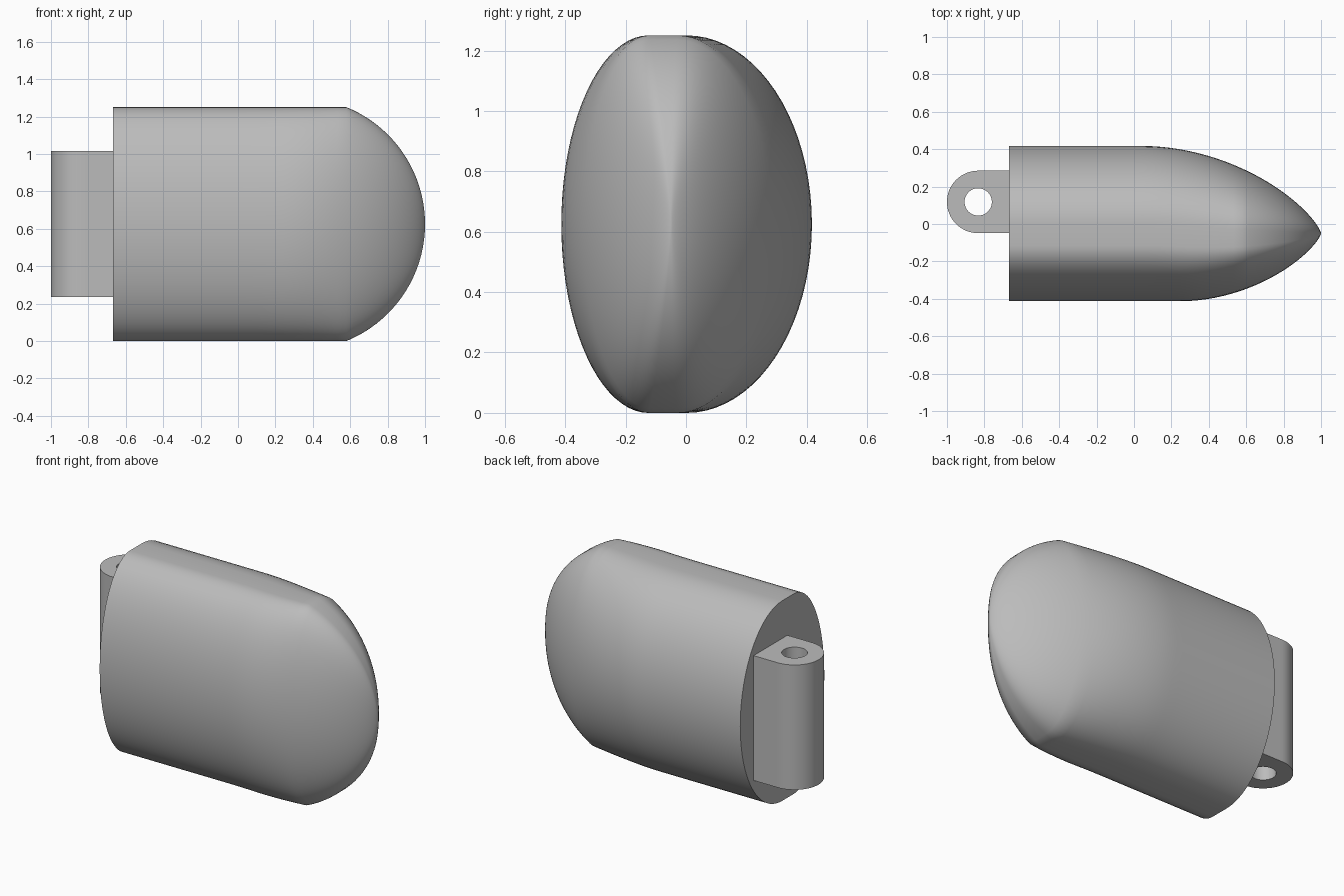
import bpy, bmesh
from math import sin, cos, pi, sqrt, radians

cube = bpy.data.objects.get("Cube")
if cube:
    bpy.data.objects.remove(cube, do_unlink=True)

grey = bpy.data.materials.new("plain grey")
grey.use_nodes = True
grey.diffuse_color = (0.5, 0.5, 0.5, 1)
grey.node_tree.nodes["Principled BSDF"].inputs["Base Color"].default_value = (0.5, 0.5, 0.5, 1)

MID_Z = 0.625     # middle height of everything
BACK_X = -0.667   # flat end of the body
CREASE_X = 0.58   # where the height starts to round off
TIP_Y = -0.05


def finish(name, bm):
    bmesh.ops.remove_doubles(bm, verts=bm.verts, dist=1e-5)
    bmesh.ops.recalc_face_normals(bm, faces=bm.faces)
    mesh = bpy.data.meshes.new(name)
    bm.to_mesh(mesh)
    bm.free()
    mesh.materials.append(grey)
    obj = bpy.data.objects.new(name, mesh)
    bpy.context.collection.objects.link(obj)
    bpy.ops.object.select_all(action="DESELECT")
    obj.select_set(True)
    bpy.context.view_layer.objects.active = obj
    bpy.ops.object.shade_smooth_by_angle(angle=radians(30))
    return obj


def bridge(bm, a, b):
    for i in range(len(a)):
        j = (i + 1) % len(a)
        bm.faces.new((a[i], a[j], b[j], b[i]))


# Body: an oval section lofted along x, tapering to a rounded nose
def taper(x, start):
    t = min(max((x - start) / (1 - start), 0), 1)
    return (1 - t ** 1.9) ** 0.75


def half_height(x):
    if x <= CREASE_X:
        return MID_Z
    radius = 0.675
    return sqrt(max(radius ** 2 - (x - 1 + radius) ** 2, 0))


def section(x, n=40):
    """Two half ellipses joined by short flats at top and bottom."""
    back = TIP_Y + 0.467 * taper(x, 0.05)
    front = TIP_Y - 0.363 * taper(x, 0.25)
    height, width = half_height(x), back - front
    points = []
    for side, edge, flat in ((1, back, 0.5), (-1, front, 0.36)):
        centre = front + flat * width
        for i in range(n + 1):
            a = -pi / 2 + pi * i / n
            points.append((x, centre + (edge - centre) * cos(a),
                           MID_Z + side * height * sin(a)))
    return points


stations = [BACK_X, -0.3, 0.0]
stations += [CREASE_X * i / 12 for i in range(1, 13)]
stations += [CREASE_X + (1 - CREASE_X) * sin(pi / 2 * i / 20) for i in range(1, 20)]

bm = bmesh.new()
rings = [[bm.verts.new(p) for p in section(x)] for x in stations]
for a, b in zip(rings, rings[1:]):
    bridge(bm, a, b)
bm.faces.new(rings[0])
tip = bm.verts.new((1, TIP_Y, MID_Z))
last = rings[-1]
for i in range(len(last)):
    bm.faces.new((last[i], last[(i + 1) % len(last)], tip))
finish("body", bm)

# Hinge lug: rounded outside, square where it enters the body, bored through
LUG_X, LUG_Y, LUG_R, HOLE_R = -0.833, 0.118, 0.167, 0.073
bm = bmesh.new()
loops = []
for z, hole in ((0.235, False), (1.015, False), (1.015, True), (0.235, True)):
    loop = []
    for i in range(64):
        c, s = cos(2 * pi * i / 64), sin(2 * pi * i / 64)
        r = HOLE_R if hole else LUG_R
        if not hole and c > 0:
            r /= max(abs(c), abs(s))
        loop.append(bm.verts.new((LUG_X + r * c, LUG_Y + r * s, z)))
    loops.append(loop)
for k in range(4):
    bridge(bm, loops[k], loops[(k + 1) % 4])
finish("hinge_lug", bm)
